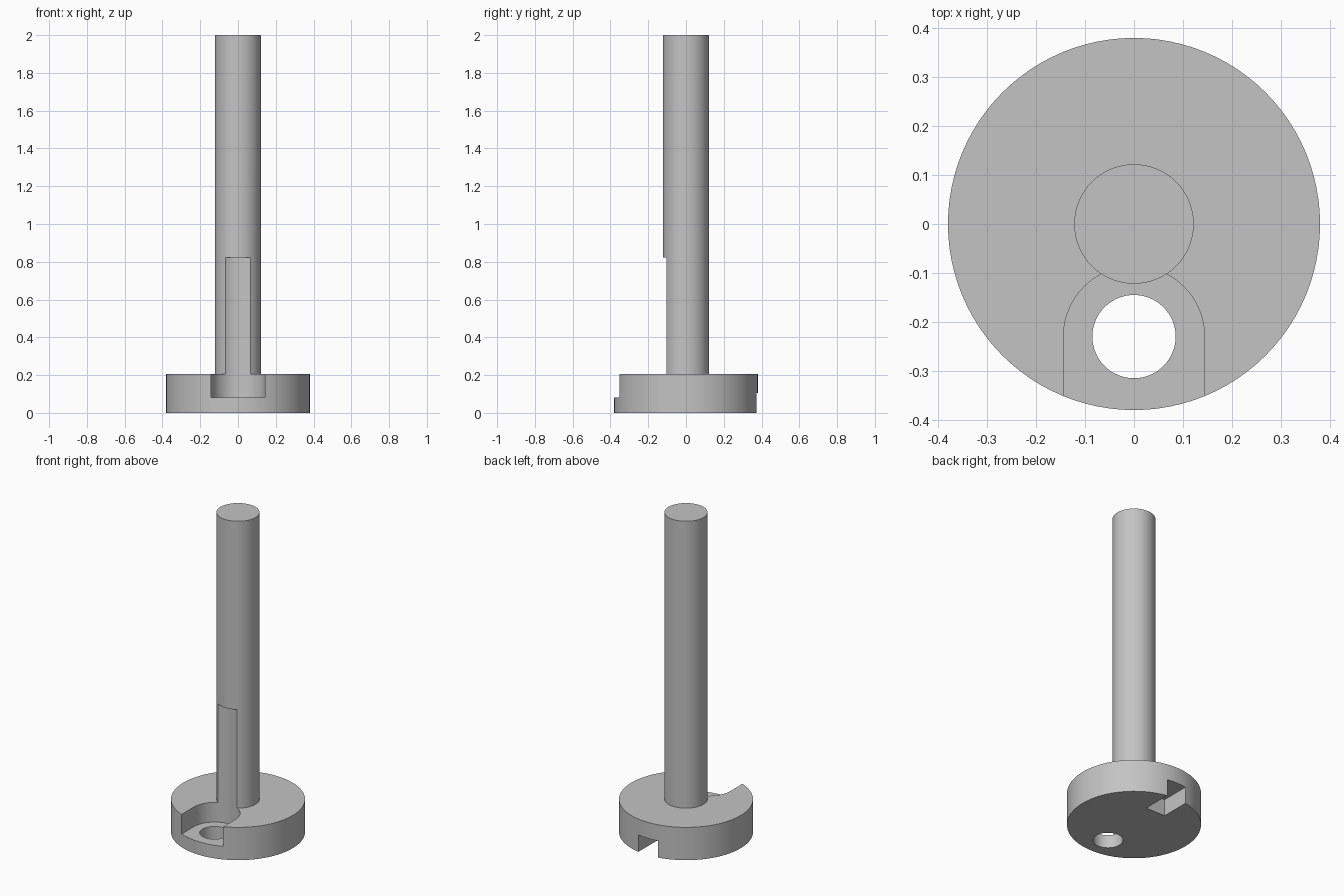
import bpy, bmesh, math

cube = bpy.data.objects.get("Cube")
if cube:
    bpy.data.objects.remove(cube, do_unlink=True)

DISC_R, DISC_TOP = 0.38, 0.205
SHAFT_R = 0.122
SEAT_Y, SEAT_R = -0.23, 0.144
SEAT_FLOOR, SEAT_TOP = 0.082, 0.822
HOLE_R = 0.085
SLOT_HALF, SLOT_TOP, SLOT_INNER = 0.067, 0.105, 0.19
SIDES = 96

steel = bpy.data.materials.new("plain_grey")
steel.use_nodes = True
grey = (0.55, 0.55, 0.55, 1)
steel.diffuse_color = grey
steel.node_tree.nodes["Principled BSDF"].inputs["Base Color"].default_value = grey


def prism(name, outline, z0, z1):
    """Extrude a flat outline from z0 up to z1."""
    bm = bmesh.new()
    face = bm.faces.new([bm.verts.new((x, y, z0)) for x, y in outline])
    top = bmesh.ops.extrude_face_region(bm, geom=[face])["geom"]
    bmesh.ops.translate(bm, vec=(0, 0, z1 - z0),
                        verts=[v for v in top if isinstance(v, bmesh.types.BMVert)])
    bmesh.ops.recalc_face_normals(bm, faces=bm.faces)
    mesh = bpy.data.meshes.new(name)
    bm.to_mesh(mesh)
    bm.free()
    mesh.materials.append(steel)
    obj = bpy.data.objects.new(name, mesh)
    bpy.context.collection.objects.link(obj)
    return obj


def arc(radius, cy=0, turn=2 * math.pi, count=SIDES):
    """Points on an arc that starts at +x."""
    return [(radius * math.cos(turn * i / count), cy + radius * math.sin(turn * i / count))
            for i in range(count)]


def combine(target, other, operation):
    """Apply a boolean and remove the helper."""
    mod = target.modifiers.new(operation.lower(), "BOOLEAN")
    mod.operation, mod.object, mod.solver = operation, other, "EXACT"
    other.hide_render = True
    bpy.context.view_layer.objects.active = target
    bpy.ops.object.modifier_apply(modifier=mod.name)
    bpy.data.objects.remove(other, do_unlink=True)


# Round base with the shaft rising from its middle
body = prism("base_and_shaft", arc(DISC_R), 0, DISC_TOP)
combine(body, prism("shaft", arc(SHAFT_R), SLOT_TOP + 0.03, 2), "UNION")

# Arched screw seat, open to the front, which also scoops the shaft
arch = arc(SEAT_R, SEAT_Y, math.pi, SIDES // 2)
arch += [(-SEAT_R, SEAT_Y), (-SEAT_R, -0.5), (SEAT_R, -0.5)]
combine(body, prism("seat_cutter", arch, SEAT_FLOOR, SEAT_TOP), "DIFFERENCE")

# Screw hole through the seat floor
combine(body, prism("hole_cutter", arc(HOLE_R, SEAT_Y), -0.1, 0.15), "DIFFERENCE")

# Square slot under the back rim
slot = [(-SLOT_HALF, SLOT_INNER), (SLOT_HALF, SLOT_INNER),
        (SLOT_HALF, 0.5), (-SLOT_HALF, 0.5)]
combine(body, prism("slot_cutter", slot, -0.1, SLOT_TOP), "DIFFERENCE")

# Smooth round walls with sharp rims
bpy.ops.object.select_all(action="DESELECT")
body.select_set(True)
bpy.context.view_layer.objects.active = body
bpy.ops.object.shade_smooth_by_angle(angle=math.radians(30))
